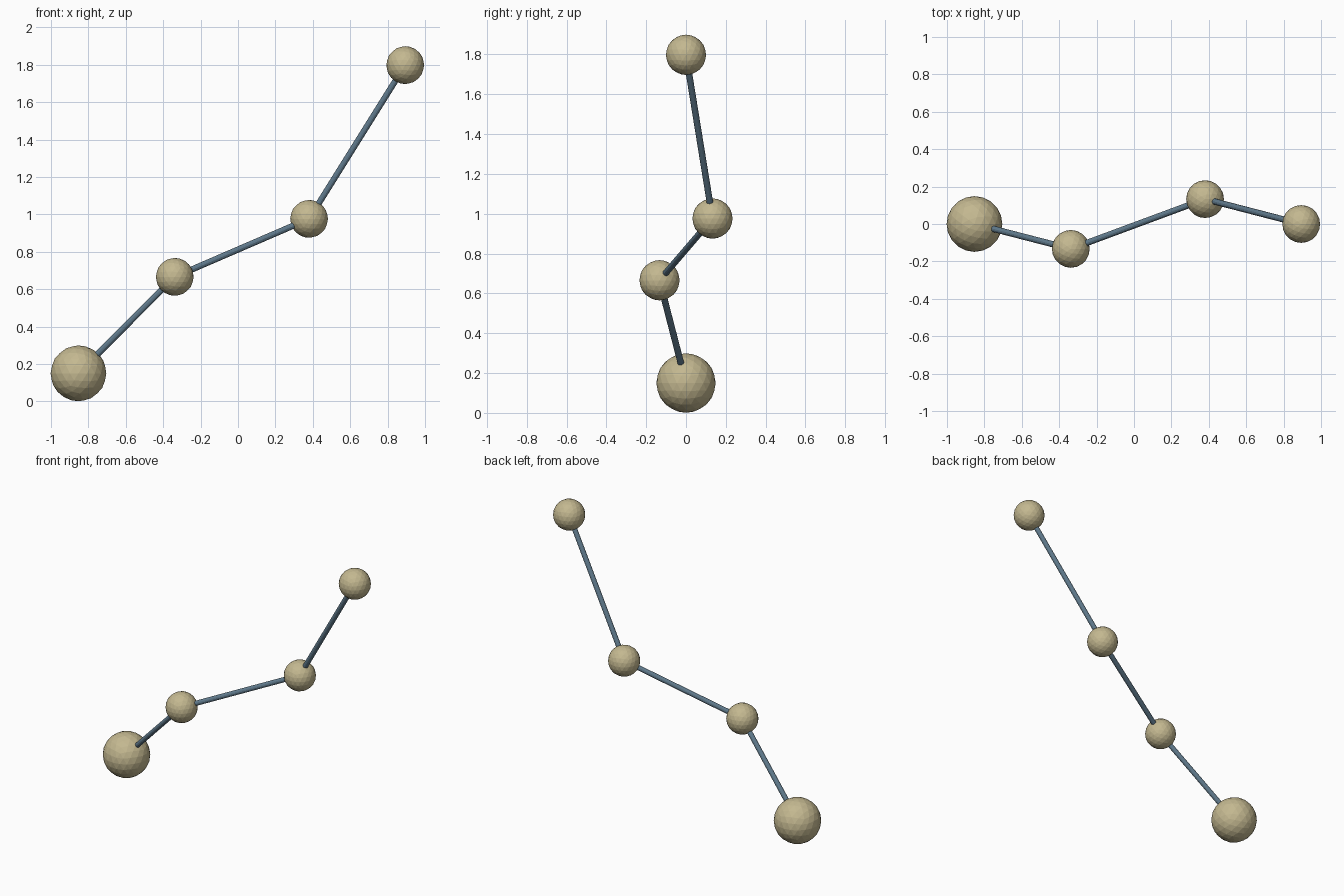
import bpy
from mathutils import Vector

if "Cube" in bpy.data.objects:
    bpy.data.objects.remove(bpy.data.objects["Cube"])


def material(name, color):
    m = bpy.data.materials.new(name)
    m.diffuse_color = color
    m.use_nodes = True
    m.node_tree.nodes["Principled BSDF"].inputs["Base Color"].default_value = m.diffuse_color
    return m


tan = material("tan", (0.55, 0.48, 0.28, 1))
steel = material("steel_blue", (0.12, 0.20, 0.27, 1))

# Chain of balls: name, centre, radius
balls = [
    ("base_ball", Vector((-0.853, 0.0, 0.15)), 0.149),
    ("lower_joint_ball", Vector((-0.338, -0.133, 0.666)), 0.101),
    ("upper_joint_ball", Vector((0.38, 0.133, 0.976)), 0.101),
    ("tip_ball", Vector((0.894, 0.0, 1.798)), 0.101),
]


def add_ball(name, centre, radius):
    bpy.ops.mesh.primitive_ico_sphere_add(subdivisions=3, radius=radius, location=centre)
    ob = bpy.context.object
    ob.name = name
    ob.data.materials.append(tan)


def add_rod(name, a, b, radius=0.0165):
    d = b - a
    bpy.ops.mesh.primitive_cylinder_add(vertices=12, radius=radius, depth=d.length,
                                        location=(a + b) / 2,
                                        rotation=d.to_track_quat('Z', 'Y').to_euler())
    ob = bpy.context.object
    ob.name = name
    ob.data.materials.append(steel)


# Balls
for ball in balls:
    add_ball(*ball)

# Rods joining neighbouring balls
for name, first, second in zip(("lower_rod", "middle_rod", "upper_rod"), balls, balls[1:]):
    add_rod(name, first[1], second[1])
